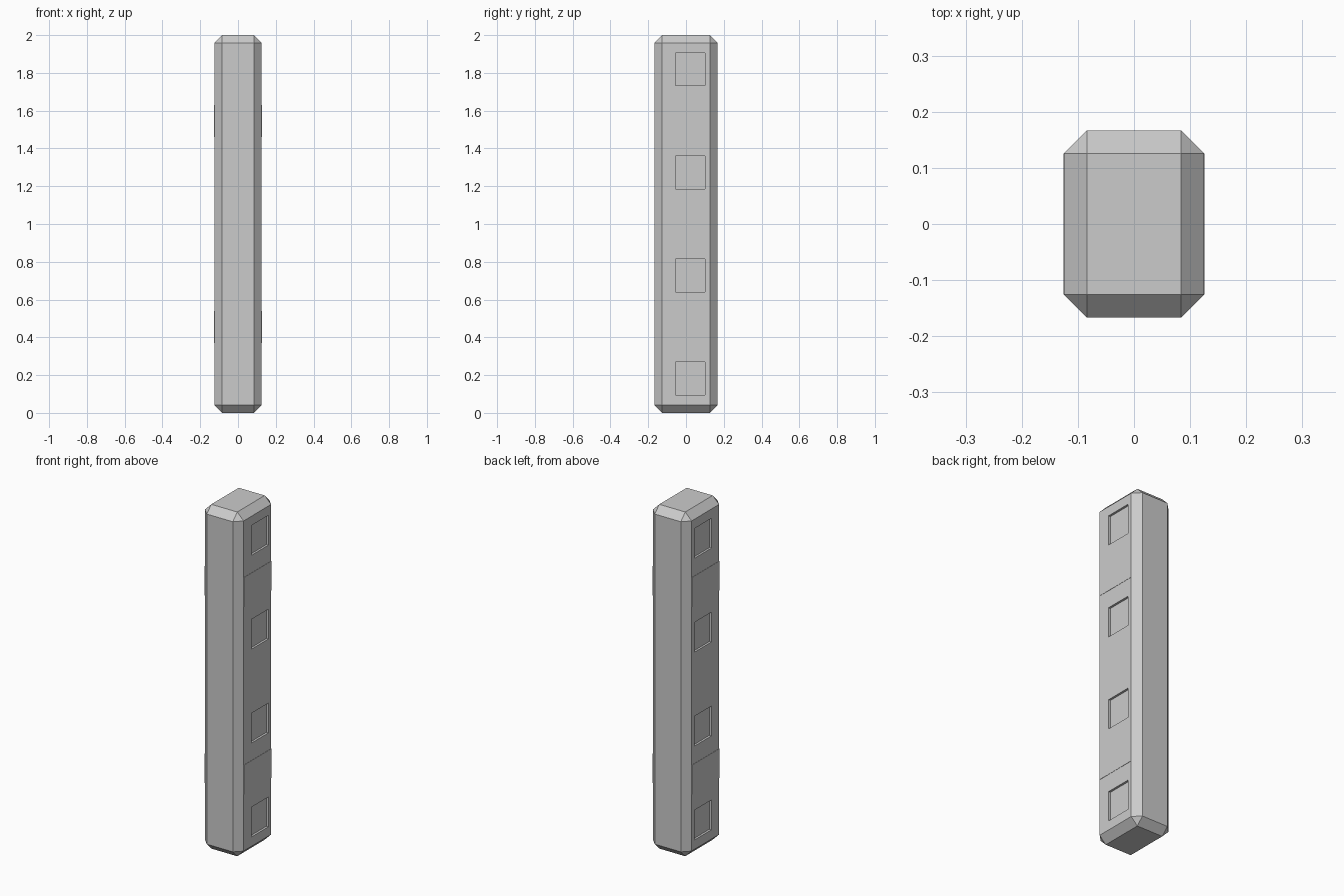
import bpy, bmesh
from mathutils import Matrix, Vector

if "Cube" in bpy.data.objects:
    bpy.data.objects.remove(bpy.data.objects["Cube"])

HX, HY, H = 0.1245, 0.167, 2.0   # half width, half depth, height
CH = 0.041                       # chamfer


def boxes(name, specs):
    """One object made of several boxes, each (centre, size)."""
    bm = bmesh.new()
    for c, s in specs:
        m = Matrix.Translation(c) @ Matrix.Diagonal((*s, 1))
        bmesh.ops.create_cube(bm, size=1, matrix=m)
    mesh = bpy.data.meshes.new(name)
    bm.to_mesh(mesh)
    bm.free()
    ob = bpy.data.objects.new(name, mesh)
    bpy.context.collection.objects.link(ob)
    return ob


# chamfered pillar
pillar = boxes("pillar", [(Vector((0, 0, H / 2)), (2 * HX, 2 * HY, H))])
bev = pillar.modifiers.new("chamfer", 'BEVEL')
bev.width = CH
bev.segments = 1
bev.limit_method = 'NONE'

# four shallow square recesses on each side
depth = 0.0125
cutter = boxes("recess_cutter", [
    (Vector((s * HX, 0.0225, 0.182 + 0.5455 * i)), (2 * depth, 0.156, 0.173))
    for s in (-1, 1) for i in range(4)])
cutter.hide_render = True
cutter.hide_viewport = False
cut = pillar.modifiers.new("recesses", 'BOOLEAN')
cut.operation = 'DIFFERENCE'
cut.solver = 'EXACT'
cut.object = cutter

# bake the modifiers and drop the cutter
dg = bpy.context.evaluated_depsgraph_get()
baked = bpy.data.meshes.new_from_object(pillar.evaluated_get(dg))
pillar.modifiers.clear()
pillar.data = baked
bpy.data.objects.remove(cutter)

# thin raised bands across each side
for s, side in ((-1, "left"), (1, "right")):
    boxes(side + "_bands", [
        (Vector((s * (HX - 0.002), 0, z)), (0.007, 2 * (HY - CH), 0.17))
        for z in (0.455, 1.545)])
